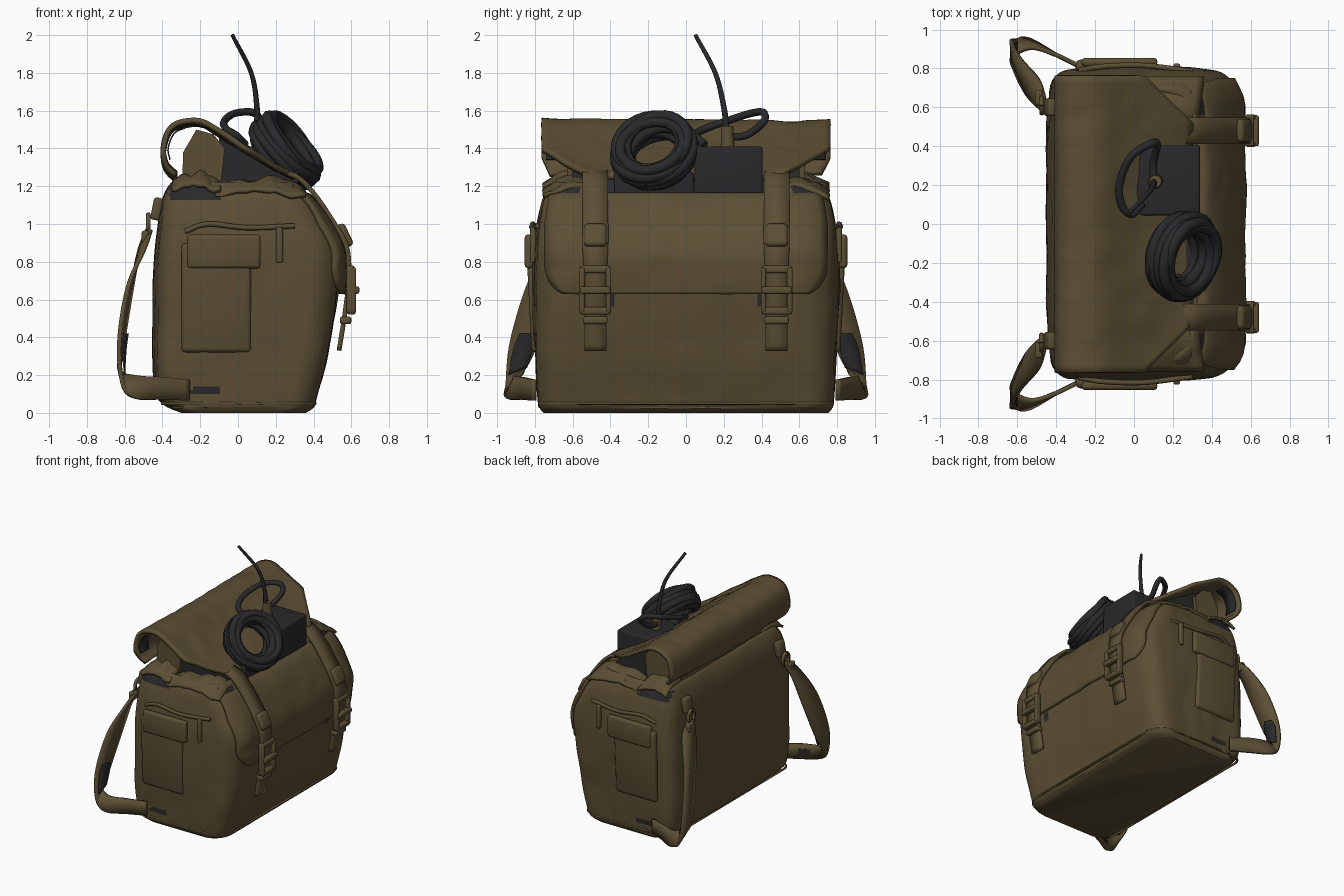
import bpy, bmesh, math
from mathutils import Vector, Matrix, noise

old = bpy.data.objects.get("Cube")
if old:
    bpy.data.objects.remove(old)


def material(name, rgb):
    m = bpy.data.materials.new(name)
    m.use_nodes = True
    m.diffuse_color = (*rgb, 1)
    m.node_tree.nodes["Principled BSDF"].inputs["Base Color"].default_value = (*rgb, 1)
    return m


OLIVE = material("olive canvas", (0.105, 0.077, 0.034))
BLACK = material("black rubber", (0.022, 0.022, 0.024))


def spline(pts, n):
    """Smooth path through the points, n steps for each span."""
    p = [Vector(q) for q in pts]
    p = [2 * p[0] - p[1]] + p + [2 * p[-1] - p[-2]]
    out = []
    for a, b, c, d in zip(p, p[1:], p[2:], p[3:]):
        for k in range(n):
            t = k / n
            out.append(b + (c - a) * (t / 2) + (2 * a - 5 * b + 4 * c - d) * (t * t / 2)
                       + (3 * b - a - 3 * c + d) * (t ** 3 / 2))
    return out + [p[-2]]


def finish(name, bm, mats, thick=0, angle=40):
    bmesh.ops.recalc_face_normals(bm, faces=bm.faces)
    me = bpy.data.meshes.new(name)
    bm.to_mesh(me)
    bm.free()
    ob = bpy.data.objects.new(name, me)
    bpy.context.collection.objects.link(ob)
    for m in mats:
        me.materials.append(m)
    if thick:
        mod = ob.modifiers.new("thickness", "SOLIDIFY")
        mod.thickness = thick
        mod.offset = 0
    bpy.ops.object.select_all(action="DESELECT")
    ob.select_set(True)
    bpy.context.view_layer.objects.active = ob
    bpy.ops.object.shade_smooth_by_angle(angle=math.radians(angle))


def grid_mesh(rows, closed=False, caps=False):
    bm = bmesh.new()
    vs = [[bm.verts.new(p) for p in row] for row in rows]
    for a, b in zip(vs, vs[1:]):
        n = len(a)
        for i in range(n if closed else n - 1):
            j = (i + 1) % n
            bm.faces.new((a[i], a[j], b[j], b[i]))
    if caps:
        bm.faces.new(vs[0])
        bm.faces.new(vs[-1])
    return bm


def ribbon(name, path, widths, thick=0.02, mat=OLIVE, n=6):
    """Band along a path with a half-width vector at each point."""
    rows = [(p - w, p, p + w) for p, w in zip(spline(path, n), spline(widths, n))]
    finish(name, grid_mesh(rows), [mat], thick)


def tube(name, path, r, mat=BLACK, sides=8, taper=1):
    rows, up = [], Vector((0.31, 0.9, 0.22))
    for i, p in enumerate(path):
        t = (path[min(i + 1, len(path) - 1)] - path[max(i - 1, 0)]).normalized()
        up = (up - t * up.dot(t)).normalized()
        v = t.cross(up)
        rad = r * (1 + (taper - 1) * i / (len(path) - 1))
        rows.append([p + rad * (up * math.cos(a) + v * math.sin(a))
                     for a in (math.tau * k / sides for k in range(sides))])
    finish(name, grid_mesh(rows, True, True), [mat], angle=60)


def prism(name, outline, half, mat):
    """Side outline (x, z) carried along the length of the bag."""
    rows = [[(x, half * t, z) for x, z in outline] for t in (-1, 1)]
    finish(name, grid_mesh(rows, True, True), [mat])


def block(name, centre, size, mat=OLIVE, bevel=0.02, tilt=(0, "X")):
    bm = bmesh.new()
    bmesh.ops.create_cube(bm, size=1)
    bmesh.ops.scale(bm, vec=size, verts=bm.verts)
    bmesh.ops.bevel(bm, geom=bm.edges[:], offset=bevel, segments=3, profile=0.5, affect="EDGES")
    bmesh.ops.transform(bm, matrix=Matrix.Translation(centre) @ Matrix.Rotation(tilt[0], 4, tilt[1]),
                        verts=bm.verts)
    finish(name, bm, [mat])


def ring(z, x0, x1, half, k=36):
    """Rounded rectangle with evenly spread points and softer front corners."""
    cx, hx = (x0 + x1) / 2, (x1 - x0) / 2
    pts = []
    for side in range(4):
        for i in range(k):
            t = -math.cos(math.pi * i / k) * 0.5 + i / k - 0.5
            px, py = [(t, -1), (1, t), (-t, 1), (-1, -t)][side]
            r = 0.14 if px > 0 else 0.08
            p = Vector((px * hx, py * half))
            q = Vector((max(r - hx, min(hx - r, p.x)), max(r - half, min(half - r, p.y))))
            p = q + (p - q).normalized() * r
            pts.append(Vector((p.x + cx, p.y, z)))
    return pts


def crease(p, amount=0.01):
    return amount * (noise.noise(p * 3.5) + 0.6 * noise.noise(Vector((p.x * 9, p.y * 9, p.z * 5))))


# Main bag: height, back, front and half length of each section
sections = [(0, -0.3, 0.36, 0.755), (0.03, -0.37, 0.4, 0.775), (0.1, -0.43, 0.42, 0.78),
            (0.3, -0.45, 0.47, 0.785), (0.6, -0.45, 0.52, 0.785), (0.85, -0.44, 0.53, 0.775),
            (1.05, -0.42, 0.44, 0.76), (1.16, -0.39, 0.365, 0.74), (1.22, -0.35, 0.31, 0.7),
            (1.2, -0.32, 0.28, 0.66), (1.13, -0.31, 0.27, 0.65)]
shape = spline([s[:3] for s in sections], 8)
halves = spline([(s[3], 0, 0) for s in sections], 8)
rows = [ring(*s, h.x) for s, h in zip(shape, halves)]
for row in rows[8:]:
    for p in row:
        p += Vector((p.x, p.y * 0.6, 0)).normalized() * crease(p)
        if abs(p.y) > 0.6:
            bulge = max(0, 1 - (p.x / 0.5) ** 2) * math.sin(math.pi * min(1, p.z / 1.2) ** 1.8)
            p.y += math.copysign(0.035 * bulge, p.y)
        if p.x < -0.3:
            p.x += 0.035 * (p.y / 0.78) ** 4
        if p.x > 0.15 and abs(p.y) < 0.44:
            p.z = min(p.z, 1.15)
bm = grid_mesh(rows, True, True)
for f in bm.faces:
    c = f.calc_center_median()
    end = abs(c.y)
    inside = 1.1 < c.z < 1.19 and end < 0.665 and -0.325 < c.x < 0.285
    gap = 1.13 < c.z < 1.2 and end > 0.66 and -0.36 < c.x < -0.1
    corner_gap = 1.16 < c.z < 1.205 and 0.57 < end < 0.7 and c.x > 0.29
    anchor_patch = 0.1 < c.z < 0.14 and end > 0.7 and -0.25 < c.x < -0.1
    buckle_patch = 0.55 < c.z < 0.62 and 0.38 < end < 0.43 and c.x > 0.4
    f.material_index = int(inside or gap or corner_gap or anchor_patch or buckle_patch)
finish("main_bag", bm, [OLIVE, BLACK])

# Piping round the base
base = ring(0.05, -0.4, 0.408, 0.776)
tube("base_piping", base + base[:1], 0.009, OLIVE, 6)

# Stuffing and inner back panel below the lid
prism("dark_stuffing", [(-0.11, 1.12), (-0.1, 1.455), (0.02, 1.385), (0.2, 1.275), (0.27, 1.13)], 0.6, BLACK)
prism("inner_panel", [(-0.3, 1.12), (-0.29, 1.38), (-0.22, 1.5), (-0.13, 1.475), (-0.07, 1.4), (-0.1, 1.12)],
      0.63, OLIVE)

# Lid, curled over the back edge and narrowing to the front
profile = spline([(-0.33, 0, 1.26), (-0.38, 0, 1.31), (-0.395, 0, 1.4), (-0.36, 0, 1.5), (-0.27, 0, 1.54),
                  (-0.17, 0, 1.525), (-0.02, 0, 1.43), (0.13, 0, 1.34), (0.3, 0, 1.24)], 4)
rows = []
for p in profile:
    half = 0.765 - 0.24 * max(0, (p.x - 0.05) / 0.24) - 0.5 * max(0, 1.35 - p.z) * (p.x < -0.2)
    row = []
    for j in range(41):
        t = j / 20 - 1
        q = Vector((p.x, t * half, p.z))
        q.z += crease(q, 0.018) + 0.016 * t * t - 0.01
        row.append(q)
    rows.append(row)
finish("lid", grid_mesh(rows), [OLIVE], 0.028)

# Front flap with rounded lower corners
rows = []
profile = spline([(0.32, 0, 1.155), (0.375, 0, 1.145), (0.46, 0, 1.04), (0.55, 0, 0.86),
                  (0.555, 0, 0.74), (0.545, 0, 0.63)], 6)
for p in profile:
    low = max(0, (0.79 - p.z) / 0.17)
    half = 0.745 - 0.03 * max(0, p.z - 1) / 0.2 - 0.15 * (1 - math.sqrt(max(0, 1 - low * low)))
    row = []
    for j in range(37):
        y = (j / 18 - 1) * half
        bend = max(0, abs(y) - 0.6) / 0.15
        q = Vector((p.x - 0.06 * bend ** 2, y, p.z))
        row.append(q + Vector((abs(crease(q, 0.014)), 0, 0)))
    rows.append(row)
finish("front_flap", grid_mesh(rows), [OLIVE], 0.022)

for s, side in ((-1, "right"), (1, "left")):
    # Closing straps and buckles
    y = 0.48 * s
    path = [(0.24, y, 1.275), (0.32, y, 1.245), (0.395, y, 1.17), (0.48, y, 1.05), (0.575, y, 0.88),
            (0.585, y, 0.7), (0.565, y, 0.52), (0.535, y, 0.33)]
    ribbon(side + "_closing_strap", path, [(0, 0.068, 0)] * 5 + [(0, 0.058, 0)] * 3, 0.025)
    block(side + "_strap_keeper", (0.565, y, 0.94), (0.05, 0.12, 0.13), OLIVE, 0.022, (-0.45, "Y"))
    for e in (-1, 1):
        block(side + "_buckle_bar", (0.6, y + 0.07 * e, 0.65), (0.05, 0.028, 0.24), OLIVE, 0.01)
    for z, x in ((0.76, 0.595), (0.65, 0.62), (0.54, 0.6)):
        block(side + "_buckle_crossbar", (x, y, z), (0.045, 0.16, 0.04), OLIVE, 0.012)
    block(side + "_strap_loop", (0.57, y, 0.49), (0.06, 0.13, 0.04), OLIVE, 0.012)

    # End pocket with its own flap, seam and pull tab
    block(side + "_pocket", (-0.115, 0.802 * s, 0.61), (0.37, 0.06, 0.58), OLIVE, 0.025, (-0.05 * s, "X"))
    block(side + "_pocket_flap", (-0.075, 0.832 * s, 0.855), (0.39, 0.045, 0.18), OLIVE, 0.02)
    tube(side + "_pocket_seam", spline([(-0.28, 0.79 * s, 0.96), (-0.16, 0.81 * s, 1.0),
                                        (0.05, 0.815 * s, 0.98), (0.3, 0.785 * s, 0.99)], 5), 0.014, OLIVE)
    block(side + "_pull_tab", (0.22, 0.81 * s, 0.89), (0.035, 0.03, 0.19), OLIVE, 0.01)

    # Folded gussets over the open end, at the front and the back corner
    for part, cx, reach, z in (("front", 0.12, 0.24, 1.175), ("back", -0.22, 0.13, 1.205)):
        rows = []
        for i in range(9):
            v = i / 8
            rows.append([Vector((cx + reach * t * (1 - 0.15 * v), s * (0.755 - 0.24 * v),
                                 z + 0.06 * math.sin(v * 2.4) - 0.04 * t * t
                                 + 0.03 * noise.noise(Vector((t * 2.4, v * 2, s)))))
                         for t in (k / 6 for k in range(-6, 7))])
        finish(side + "_" + part + "_gusset_fold", grid_mesh(rows), [OLIVE], 0.02)

    # Dark lining inside the curl of the lid
    ribbon(side + "_curl_lining", [(-0.36, 0.69 * s, 1.34), (-0.37, 0.69 * s, 1.4), (-0.337, 0.69 * s, 1.48),
                                   (-0.27, 0.69 * s, 1.513)], [(0, 0.05, 0)] * 4, 0.008, BLACK)

    # Shoulder strap with dark inner patches, ring, clip and anchor
    path = [(-0.47, 0.62 * s, 0.97), (-0.51, 0.69 * s, 0.86), (-0.575, 0.77 * s, 0.65),
            (-0.62, 0.86 * s, 0.36), (-0.615, 0.905 * s, 0.18), (-0.53, 0.925 * s, 0.135),
            (-0.4, 0.87 * s, 0.13), (-0.26, 0.8 * s, 0.12)]
    widths = [(0.01, 0.035 * s, 0), (0.015, 0.06 * s, 0.01), (-0.01, 0.08 * s, 0.01), (-0.01, 0.075 * s, 0),
              (0.01, 0.05 * s, -0.045), (0, 0.02 * s, -0.06), (0, 0, -0.06), (0, 0, -0.055)]
    ribbon(side + "_shoulder_strap", path, widths, 0.022)
    ribbon(side + "_strap_patch", [(-0.592, 0.85 * s, 0.42), (-0.602, 0.862 * s, 0.35), (-0.6, 0.89 * s, 0.22)],
           [(-0.01, 0.03 * s, 0), (-0.01, 0.05 * s, 0), (0, 0.05 * s, -0.02)], 0.008, BLACK)
    block(side + "_strap_end_patch", (-0.45, 0.882 * s, 0.13), (0.09, 0.009, 0.05), BLACK, 0.002, (-0.4 * s, "Z"))
    hoop = [Vector((-0.475, 0.61 * s + 0.04 * math.sin(a), 1.0 + 0.05 * math.cos(a)))
            for a in (math.tau * k / 16 for k in range(17))]
    tube(side + "_strap_ring", hoop, 0.013, OLIVE, 6)
    block(side + "_strap_clip", (-0.49, 0.65 * s, 0.93), (0.04, 0.08, 0.07), OLIVE, 0.012)
    block(side + "_strap_anchor", (-0.43, 0.6 * s, 1.08), (0.05, 0.09, 0.12), OLIVE, 0.015, (0.2, "Y"))

# Radio box with knob, aerial and cable loop
block("radio_box", (0.17, 0.225, 1.265), (0.34, 0.36, 0.29), BLACK, 0.012)
block("spare_battery", (0.17, -0.17, 1.2), (0.3, 0.42, 0.15), BLACK, 0.012)
tube("aerial_knob", [Vector((0.11, 0.22, z)) for z in (1.4, 1.45, 1.52)], 0.04, OLIVE, 10, 0.8)
tube("aerial", spline([(0.1, 0.215, 1.5), (0.1, 0.2, 1.62), (0.07, 0.155, 1.8), (-0.03, 0.05, 2.0)], 6),
     0.018, BLACK, 8, 0.6)
tube("cable_loop", spline([(0.04, 0.1, 1.42), (-0.01, 0.05, 1.47), (-0.06, 0.09, 1.5), (-0.075, 0.2, 1.54),
                           (-0.02, 0.34, 1.585), (0.08, 0.41, 1.59), (0.12, 0.41, 1.54),
                           (0.1, 0.32, 1.47), (0.1, 0.22, 1.46)], 5), 0.02)

# Coiled cable, wound round a tilted ring
turns, steps = 12, 32
tilt = (Matrix.Translation((0.25, -0.165, 1.385)) @ Matrix.Rotation(math.radians(-18), 4, "Z")
        @ Matrix.Rotation(math.radians(52), 4, "Y"))
coil = []
for i in range(turns * steps + 1):
    a = math.tau * i / steps
    phi = a / turns
    wob = 0.01 * math.sin(a * 1.37)
    rad = 0.176 + 0.03 * math.cos(phi) + wob
    coil.append(tilt @ Vector((rad * math.cos(a), rad * math.sin(a), 0.062 * math.sin(phi) + wob)))
tube("cable_coil", coil, 0.029, BLACK, 8)
